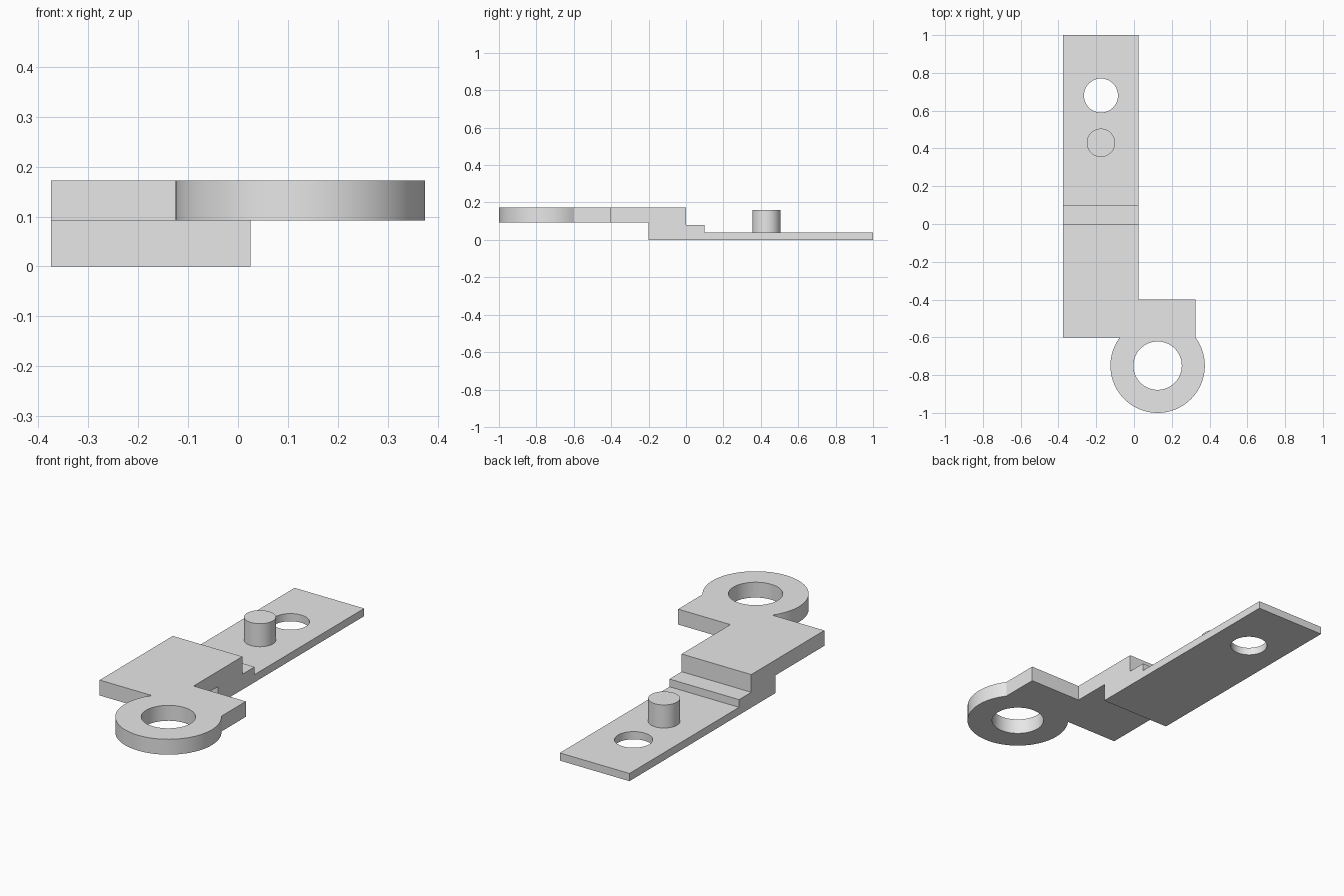
import bpy
import bmesh
import math
from mathutils import Vector

if "Cube" in bpy.data.objects:
    bpy.data.objects.remove(bpy.data.objects["Cube"])

LEFT, RIGHT = -0.375, 0.025      # strap edges in x
MID = (LEFT + RIGHT) / 2
PLATE_Z, TOP_Z = 0.092, 0.172    # raised plate underside and top
EYE = Vector((0.125, -0.75))     # centre of the ring
EYE_R = 0.25

grey = bpy.data.materials.new("plain grey")
grey.use_nodes = True
grey.diffuse_color = (0.8, 0.8, 0.8, 1)
grey.node_tree.nodes["Principled BSDF"].inputs["Base Color"].default_value = (0.8, 0.8, 0.8, 1)


def prism(name, points, direction):
    """Extrude a closed outline along a direction."""
    bm = bmesh.new()
    face = bm.faces.new([bm.verts.new(p) for p in points])
    extruded = bmesh.ops.extrude_face_region(bm, geom=[face])["geom"]
    verts = [v for v in extruded if isinstance(v, bmesh.types.BMVert)]
    bmesh.ops.translate(bm, vec=direction, verts=verts)
    bmesh.ops.recalc_face_normals(bm, faces=bm.faces)
    mesh = bpy.data.meshes.new(name)
    bm.to_mesh(mesh)
    bm.free()
    mesh.materials.append(grey)
    obj = bpy.data.objects.new(name, mesh)
    bpy.context.collection.objects.link(obj)
    return obj


def arc(centre, radius, start, end, count):
    """Points along an arc, both ends included."""
    step = (end - start) / (count - 1)
    return [(centre[0] + radius * math.cos(start + i * step),
             centre[1] + radius * math.sin(start + i * step)) for i in range(count)]


def cylinder(name, centre, radius, low, high):
    ring = arc(centre, radius, 0, math.tau, 65)[:-1]
    return prism(name, [(x, y, low) for x, y in ring], (0, 0, high - low))


def combine(target, tool, operation):
    """Apply a boolean and remove the tool."""
    tool.hide_render = True
    mod = target.modifiers.new(operation, 'BOOLEAN')
    mod.object, mod.operation, mod.solver = tool, operation, 'EXACT'
    bpy.context.view_layer.objects.active = target
    bpy.ops.object.modifier_apply(modifier=mod.name)
    bpy.data.objects.remove(tool)


# Stepped strap, from its side profile
profile = [(-0.2, 0), (1, 0), (1, 0.04), (0.1, 0.04), (0.1, 0.08), (0, 0.08),
           (0, TOP_Z), (-0.6, TOP_Z), (-0.6, PLATE_Z), (-0.2, PLATE_Z)]
bracket = prism("stepped_bracket", [(LEFT, y, z) for y, z in profile], (RIGHT - LEFT, 0, 0))

# Side tab with the round eye; the arc meets the tab's lower corners
half = math.atan2(0.15, 0.2)
outline = arc(EYE, EYE_R, math.pi - half, math.tau + half, 57)
outline += [(0.325, -0.4), (RIGHT - 0.1, -0.4)]
eye = prism("eye_tab", [(x, y, PLATE_Z) for x, y in outline], (0, 0, TOP_Z - PLATE_Z))
combine(bracket, eye, 'UNION')

# Upright peg
combine(bracket, cylinder("peg", (MID, 0.43), 0.075, 0.02, 0.16), 'UNION')

# Holes through the eye and the strap
combine(bracket, cylinder("eye_hole", EYE, 0.128, -0.1, 0.3), 'DIFFERENCE')
combine(bracket, cylinder("strap_hole", (MID, 0.68), 0.09, -0.1, 0.3), 'DIFFERENCE')

# Smooth round walls, sharp edges
bpy.ops.object.select_all(action='DESELECT')
bracket.select_set(True)
bpy.context.view_layer.objects.active = bracket
bpy.ops.object.shade_smooth_by_angle(angle=math.radians(30))
